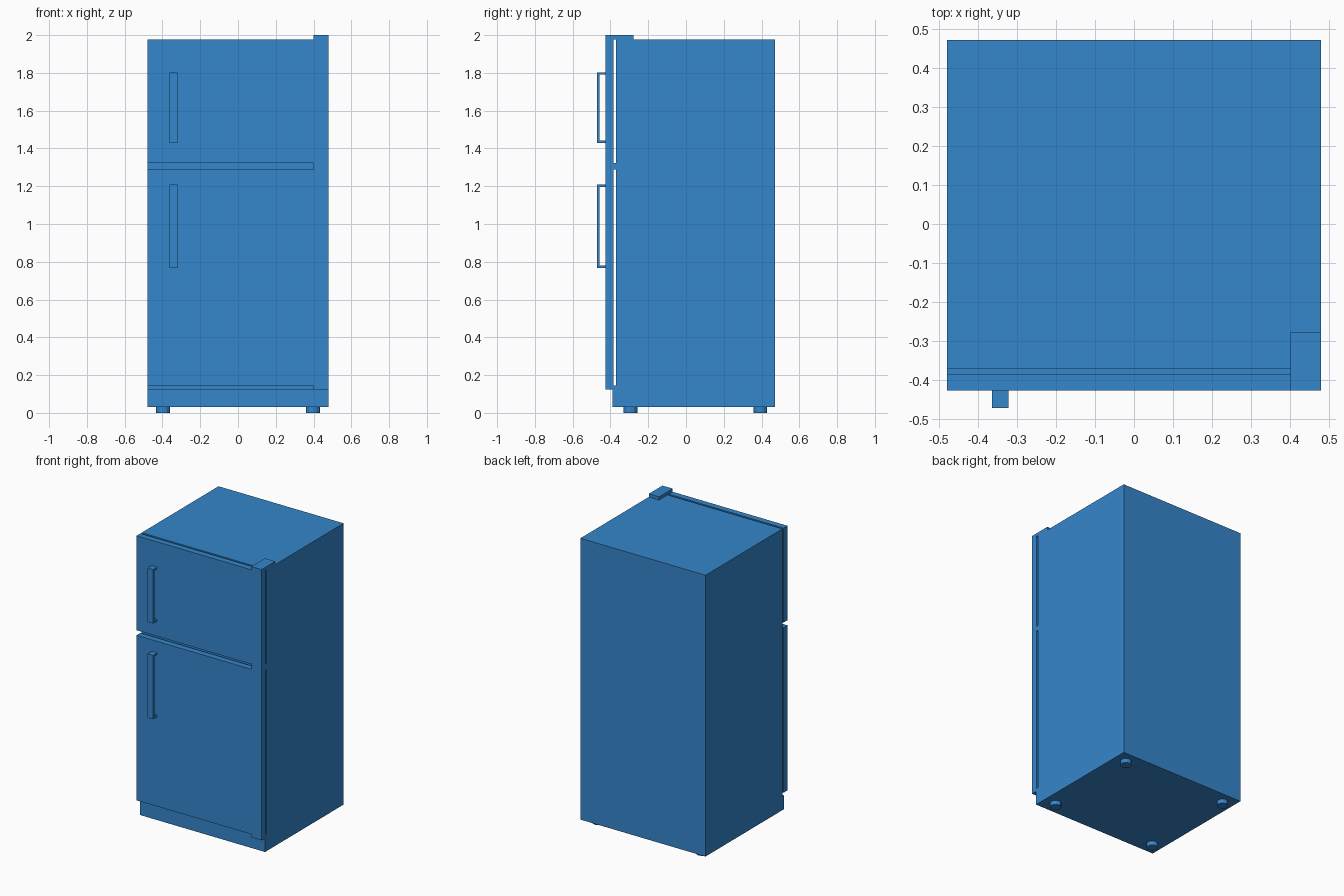
import bpy, bmesh

if "Cube" in bpy.data.objects:
    bpy.data.objects.remove(bpy.data.objects["Cube"])

W = 0.479                     # half width of the fridge
FRONT, DOOR_BACK, BODY_FRONT, BACK = -0.426, -0.384, -0.37, 0.471
BASE_TOP, DOOR_BOTTOM = 0.125, 0.146
SPLIT_LOW, SPLIT_HIGH, TOP = 1.289, 1.324, 1.978

# Blue enamel
blue = bpy.data.materials.new("blue_enamel")
blue.diffuse_color = (0.035, 0.236, 0.596, 1)
blue.use_nodes = True
blue.node_tree.nodes["Principled BSDF"].inputs["Base Color"].default_value = blue.diffuse_color


def finish(name, bm):
    bmesh.ops.recalc_face_normals(bm, faces=bm.faces)
    mesh = bpy.data.meshes.new(name)
    bm.to_mesh(mesh)
    bm.free()
    mesh.materials.append(blue)
    obj = bpy.data.objects.new(name, mesh)
    bpy.context.collection.objects.link(obj)
    return obj


def prism(name, profile, x0, x1):
    """Extrude a side profile of (y, z) points from x0 to x1."""
    bm = bmesh.new()
    face = bm.faces.new([bm.verts.new((x0, y, z)) for y, z in profile])
    ext = bmesh.ops.extrude_face_region(bm, geom=[face])["geom"]
    verts = [g for g in ext if isinstance(g, bmesh.types.BMVert)]
    bmesh.ops.translate(bm, verts=verts, vec=(x1 - x0, 0, 0))
    # keep the starting cap so the solid is closed
    bmesh.ops.holes_fill(bm, edges=[e for e in bm.edges if e.is_boundary])
    return finish(name, bm)


def box(name, x0, x1, y0, y1, z0, z1):
    return prism(name, [(y0, z0), (y1, z0), (y1, z1), (y0, z1)], x0, x1)


def handle(name, z0, z1):
    """C-shaped pull standing off the door front."""
    out, bar, end = -0.471, 0.014, 0.012
    prism(name, [(FRONT, z0), (out, z0), (out, z1), (FRONT, z1),
                 (FRONT, z1 - end), (out + bar, z1 - end),
                 (out + bar, z0 + end), (FRONT, z0 + end)], -0.363, -0.321)


def foot(name, x, y):
    bm = bmesh.new()
    bmesh.ops.create_cone(bm, cap_ends=True, segments=12,
                          radius1=0.036, radius2=0.036, depth=0.03)
    finish(name, bm).location = (x, y, 0.015)


# Cabinet with the plinth step at the bottom front
prism("cabinet", [(-0.388, 0.03), (BACK, 0.03), (BACK, TOP), (BODY_FRONT, TOP),
                  (BODY_FRONT, BASE_TOP), (-0.388, BASE_TOP)], -W, W)

# Doors, held slightly clear of the cabinet
box("fridge_door", -W, W, FRONT, DOOR_BACK, DOOR_BOTTOM, SPLIT_LOW)
box("freezer_door", -W, W, FRONT, DOOR_BACK, SPLIT_HIGH, TOP)

# Hinges on the right side
box("bottom_hinge", 0.40, W, FRONT, BODY_FRONT, BASE_TOP, DOOR_BOTTOM)
box("middle_hinge", 0.40, W, FRONT, BODY_FRONT, SPLIT_LOW, SPLIT_HIGH)
box("top_hinge", 0.40, W, FRONT, -0.277, TOP, 2.0)

# Handles
handle("fridge_handle", 0.767, 1.209)
handle("freezer_handle", 1.429, 1.803)

# Feet
for side, x in (("left", -0.397), ("right", 0.397)):
    for end, y in (("front", -0.294), ("back", 0.394)):
        foot(f"{end}_{side}_foot", x, y)
